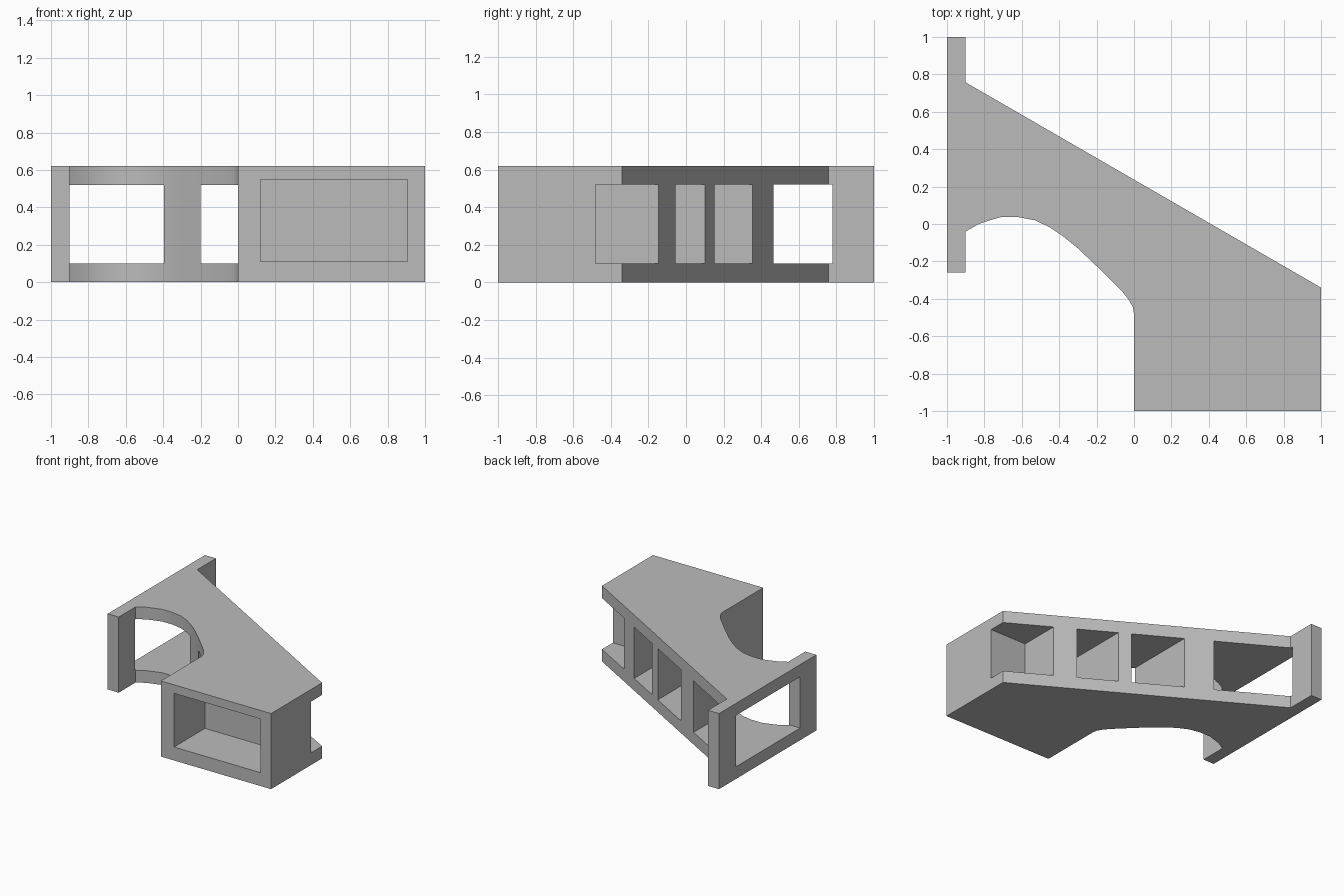
import bpy
import bmesh

HEIGHT = 0.62
BAY_LOW, BAY_HIGH = 0.10, 0.52

cube = bpy.data.objects.get("Cube")
if cube:
    bpy.data.objects.remove(cube, do_unlink=True)

# Single plain grey
grey = bpy.data.materials.new("plain grey")
grey.use_nodes = True
colour = (0.5, 0.5, 0.5, 1)
grey.diffuse_color = colour
grey.node_tree.nodes["Principled BSDF"].inputs["Base Color"].default_value = colour


def prisms(name, outlines, low, high):
    """One object made of vertical prisms over plan outlines."""
    bm = bmesh.new()
    for outline in outlines:
        base = bm.faces.new([bm.verts.new((x, y, low)) for x, y in outline])
        top = bmesh.ops.extrude_face_region(bm, geom=[base])["geom"]
        moved = [v for v in top if isinstance(v, bmesh.types.BMVert)]
        bmesh.ops.translate(bm, verts=moved, vec=(0, 0, high - low))
    bmesh.ops.recalc_face_normals(bm, faces=bm.faces)
    mesh = bpy.data.meshes.new(name)
    bm.to_mesh(mesh)
    bm.free()
    mesh.materials.append(grey)
    obj = bpy.data.objects.new(name, mesh)
    bpy.context.collection.objects.link(obj)
    return obj


def rect(x0, x1, y0, y1):
    return [(x0, y0), (x1, y0), (x1, y1), (x0, y1)]


def cut(obj, cutter):
    """Subtract the cutter, then discard it."""
    mod = obj.modifiers.new("cut", "BOOLEAN")
    mod.operation = "DIFFERENCE"
    mod.solver = "EXACT"
    mod.object = cutter
    bpy.context.view_layer.update()
    graph = bpy.context.evaluated_depsgraph_get()
    mesh = bpy.data.meshes.new_from_object(obj.evaluated_get(graph))
    obj.modifiers.clear()
    obj.data = mesh
    bpy.data.objects.remove(cutter, do_unlink=True)


# Sloping frame: curved front edge, straight angled back edge
curve = [(-0.9, -0.04), (-0.83, 0), (-0.77, 0.02), (-0.71, 0.037), (-0.62, 0.037),
         (-0.53, 0.02), (-0.45, -0.018), (-0.38, -0.065), (-0.3, -0.13),
         (-0.2, -0.225), (-0.06, -0.365), (-0.025, -0.41), (-0.006, -0.445), (0, -0.48)]
outline = curve + [(1, -0.48), (1, -0.34), (-0.9, 0.757)]
frame = prisms("sloping_frame", [outline], 0, HEIGHT)

# Four bays leave a top plate, a bottom plate and three webs
bays = [(-1.1, -0.395), (-0.2, 0.15), (0.237, 0.51), (0.665, 1.2)]
cut(frame, prisms("bay_cutter", [rect(a, b, -0.7, 1.2) for a, b in bays],
                  BAY_LOW, BAY_HIGH))

# End plate with a window
plate = prisms("end_plate", [rect(-1, -0.9, -0.26, 1)], 0, HEIGHT)
cut(plate, prisms("window_cutter", [rect(-1.1, -0.8, -0.05, 0.78)],
                  BAY_LOW, BAY_HIGH))

# Box open at the front
box = prisms("front_box", [rect(0, 1, -1, -0.48)], 0, HEIGHT)
cut(box, prisms("cavity_cutter", [rect(0.12, 0.905, -1.1, -0.6)], 0.11, 0.55))

# Smooth the curved edge, keep the rest sharp
bpy.ops.object.select_all(action="DESELECT")
for part in (frame, plate, box):
    part.select_set(True)
bpy.context.view_layer.objects.active = frame
bpy.ops.object.shade_smooth_by_angle(angle=0.52)
